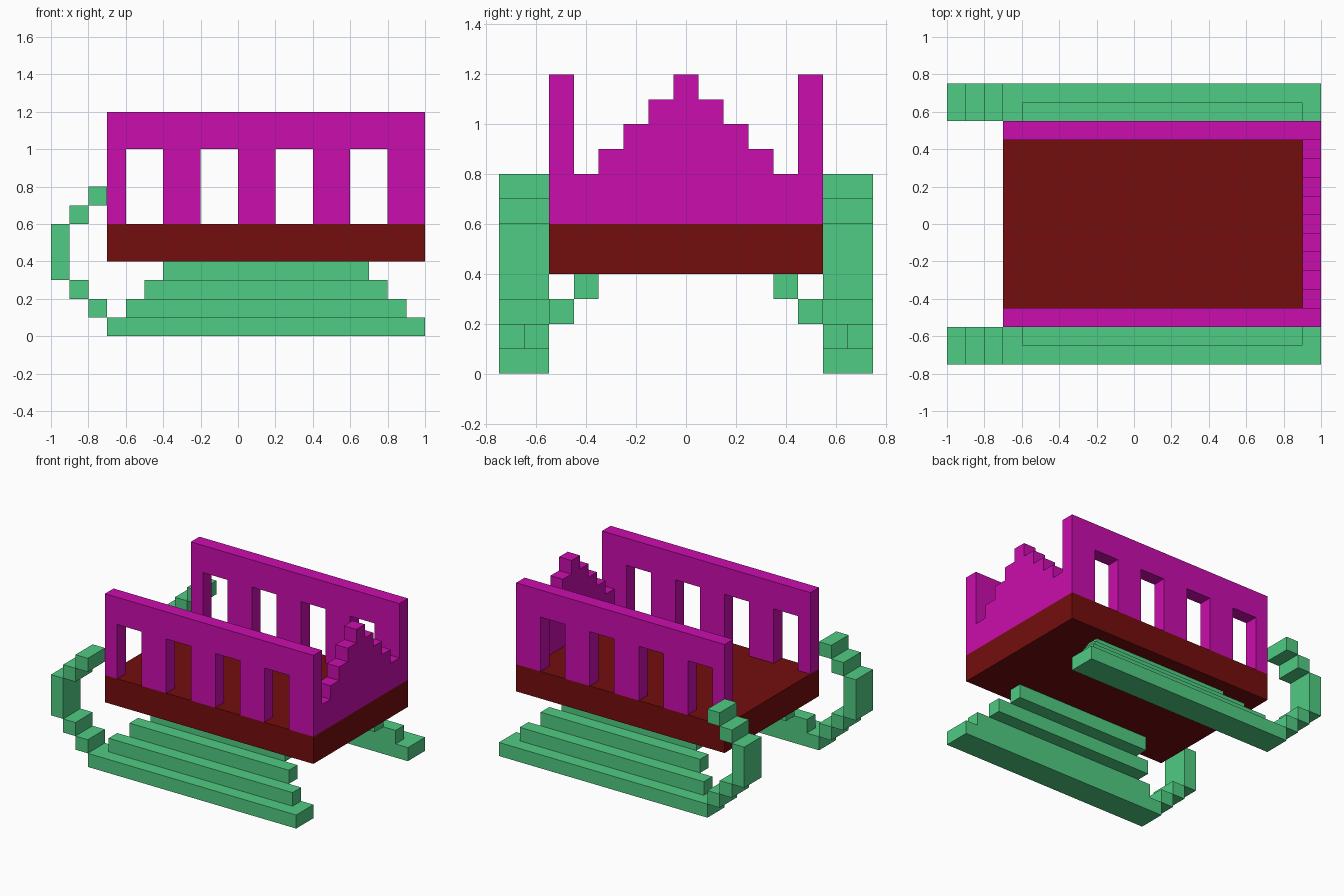
import bpy
import bmesh
from mathutils import Vector

if "Cube" in bpy.data.objects:
    bpy.data.objects.remove(bpy.data.objects["Cube"])


def material(name, rgb):
    m = bpy.data.materials.new(name)
    m.diffuse_color = (*rgb, 1.0)
    m.use_nodes = True
    m.node_tree.nodes["Principled BSDF"].inputs["Base Color"].default_value = m.diffuse_color
    return m


MAGENTA = material("magenta", (0.591, 0.004, 0.418))
DARK_RED = material("dark red", (0.174, 0.004, 0.004))
GREEN = material("green", (0.08, 0.604, 0.227))


def finish(name, bm, mat):
    bmesh.ops.recalc_face_normals(bm, faces=bm.faces)
    mesh = bpy.data.meshes.new(name)
    bm.to_mesh(mesh)
    bm.free()
    mesh.materials.append(mat)
    ob = bpy.data.objects.new(name, mesh)
    bpy.context.collection.objects.link(ob)
    return ob


def boxes(name, spans, mat):
    """One object from boxes given as (x0, x1, y0, y1, z0, z1)."""
    bm = bmesh.new()
    for x0, x1, y0, y1, z0, z1 in spans:
        verts = bmesh.ops.create_cube(bm, size=1)["verts"]
        for v in verts:
            v.co = Vector((x1 if v.co.x > 0 else x0,
                           y1 if v.co.y > 0 else y0,
                           z1 if v.co.z > 0 else z0))
    return finish(name, bm, mat)


def extrude(name, points, offset, mat):
    """Extrude a flat outline along an offset."""
    bm = bmesh.new()
    face = bm.faces.new([bm.verts.new(p) for p in points])
    result = bmesh.ops.extrude_face_region(bm, geom=[face], use_keep_orig=True)
    moved = [g for g in result["geom"] if isinstance(g, bmesh.types.BMVert)]
    bmesh.ops.translate(bm, verts=moved, vec=offset)
    return finish(name, bm, mat)


# Sled floor slab
boxes("floor", [(-0.7, 1.0, -0.55, 0.55, 0.4, 0.6)], DARK_RED)

# Side wall outline: four tall openings rising from the floor
wall = [(1.0, 1.2), (-0.7, 1.2), (-0.7, 0.6)]
for x in (-0.6, -0.2, 0.2, 0.6):
    wall += [(x, 0.6), (x, 1.0), (x + 0.2, 1.0), (x + 0.2, 0.6)]
wall.append((1.0, 0.6))

# Stepped backrest outline
half = [(0.45, 0.6), (0.45, 0.8)]
for i in range(4):
    y, z = 0.35 - 0.1 * i, 0.8 + 0.1 * i
    half += [(y, z), (y, z + 0.1)]
backrest = half + [(-y, z) for y, z in reversed(half)]
extrude("backrest", [(0.9, y, z) for y, z in backrest], (0.1, 0, 0), MAGENTA)

# Curled runner tip as (x0, x1, z0, z1)
CURL = [(-0.8, -0.7, 0.1, 0.2), (-0.9, -0.8, 0.2, 0.3), (-1.0, -0.9, 0.3, 0.6),
        (-0.9, -0.8, 0.6, 0.7), (-0.8, -0.7, 0.7, 0.8)]

for side, s in (("front", -1), ("back", 1)):
    extrude(side + "_side_wall", [(x, s * 0.45, z) for x, z in wall],
            (0, s * 0.1, 0), MAGENTA)

    def ys(a, b):
        return tuple(sorted((s * a, s * b)))

    boxes(side + "_runner", [(-0.7, 1.0, *ys(0.55, 0.75), 0.0, 0.1)], GREEN)
    boxes(side + "_runner_curl",
          [(x0, x1, *ys(0.55, 0.75), z0, z1) for x0, x1, z0, z1 in CURL], GREEN)
    # Stepped supports leaning inward up to the floor
    boxes(side + "_runner_supports",
          [(-0.6 + 0.1 * i, 0.9 - 0.1 * i, *ys(0.55 - 0.1 * i, 0.65 - 0.1 * i),
            0.1 + 0.1 * i, 0.2 + 0.1 * i) for i in range(3)], GREEN)
